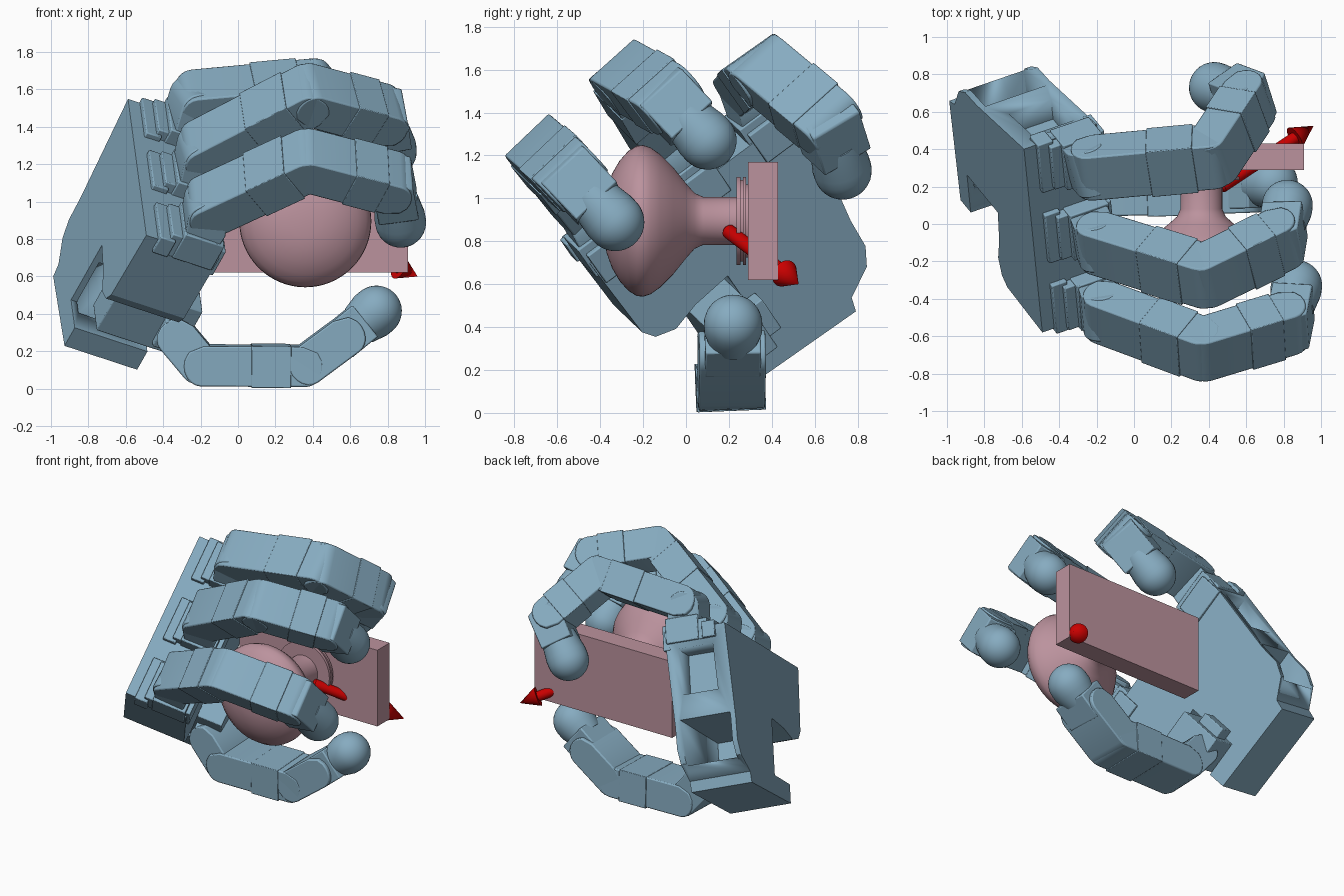
import bpy, bmesh, math
from mathutils import Vector as V, Matrix

if "Cube" in bpy.data.objects:
    bpy.data.objects.remove(bpy.data.objects["Cube"])


def material(name, col):
    m = bpy.data.materials.new(name)
    m.diffuse_color = (*col, 1)
    m.use_nodes = True
    m.node_tree.nodes["Principled BSDF"].inputs["Base Color"].default_value = m.diffuse_color
    return m


BLUE = material("blue_shell", (0.24, 0.41, 0.53))
PINK = material("pink_metal", (0.50, 0.29, 0.34))
RED = material("red_arrow", (0.6, 0.0, 0.0))


def finish(name, bm, mat, frame=None, bevel=0):
    bmesh.ops.recalc_face_normals(bm, faces=bm.faces)
    me = bpy.data.meshes.new(name)
    bm.to_mesh(me)
    bm.free()
    ob = bpy.data.objects.new(name, me)
    bpy.context.collection.objects.link(ob)
    me.materials.append(mat)
    if frame:
        ob.matrix_world = frame
    if bevel:
        b = ob.modifiers.new("bevel", 'BEVEL')
        b.width, b.segments, b.limit_method = bevel, 2, 'ANGLE'
    bpy.ops.object.select_all(action='DESELECT')
    ob.select_set(True)
    bpy.context.view_layer.objects.active = ob
    bpy.ops.object.shade_smooth_by_angle(angle=math.radians(30))
    return ob


def axes(x, y, z, o):
    m = Matrix((x, y, z)).transposed().to_4x4()
    m.translation = o
    return m


def prism(name, pts, z0, z1, frame, bevel=0.0, mat=BLUE):
    bm = bmesh.new()
    f = bm.faces.new([bm.verts.new((x, y, z0)) for x, y in pts])
    top = bmesh.ops.extrude_face_region(bm, geom=[f])
    bmesh.ops.translate(bm, vec=(0, 0, z1 - z0),
                        verts=[g for g in top['geom'] if isinstance(g, bmesh.types.BMVert)])
    return finish(name, bm, mat, frame, bevel)


def block(name, lo, hi, frame=None, bevel=0.006, mat=BLUE):
    (a, b, c), (d, e, f) = lo, hi
    return prism(name, [(a, b), (d, b), (d, e), (a, e)], c, f, frame or Matrix(), bevel, mat)


def lathe(name, prof, frame, mat, seg=48):
    # profile of (height, radius), spun about local z
    bm = bmesh.new()
    vs = [bm.verts.new((r, 0, h)) for h, r in prof]
    es = [bm.edges.new(p) for p in zip(vs, vs[1:])]
    bmesh.ops.spin(bm, geom=vs + es, axis=(0, 0, 1), cent=(0, 0, 0),
                   angle=math.tau, steps=seg, use_duplicate=False)
    bmesh.ops.remove_doubles(bm, verts=bm.verts, dist=1e-4)
    return finish(name, bm, mat, frame)


def along(p, q, hinge):
    # frame with x from p to q and z along the hinge
    x = (q - p).normalized()
    z = (hinge - x * hinge.dot(x)).normalized()
    return axes(x, z.cross(x), z, p)


def link(name, p, q, hinge, w=0.28, h=0.215):
    # link housing: rounded inner ends, chamfered outer corners (+y is the back)
    ln, r = (q - p).length, h / 2
    arc = [(-r * .85 * math.sin(t), -r * math.cos(t)) for t in [i * math.pi / 10 for i in range(7)]]
    half = arc + [(-r * .6, r * .7), (r * .15, r)]
    pts = half + [(ln - x, y) for x, y in reversed(half)]
    fr = along(p, q, hinge)
    prism(name, pts, -w / 2, w / 2, fr, 0.008)
    # thin collar standing proud where the two housing halves meet
    if ln > 0.4:
        block(name + "_seam", (ln * .48, -r - .006, -w / 2 - .006), (ln * .86, r + .004, w / 2 + .006), fr, 0.004)


def finger(name, pts, hinge, w=0.285):
    hinge = V(hinge).normalized()
    pts = [V(p) for p in pts]
    for part, p, q in zip(("knuckle", "proximal", "middle"), pts, pts[1:]):
        link(f"{name}_{part}", p, q, hinge, w - .02 if part == "knuckle" else w)
    # distal collar and rounded fingertip
    a, b = pts[3], pts[4]
    fr = along(a, b, hinge)
    ln, r = (b - a).length, 0.108
    prism(name + "_distal", [(-r * .8, -.05), (-r * .5, -r), (ln * .6, -r), (ln * .6, r), (-r * .2, r), (-r * .8, .06)],
          -.13, .13, fr, 0.008)
    z = (b - a).normalized()
    y = hinge.cross(z).normalized()
    R = 0.136
    prof = [(-ln * .6, 0), (-ln * .6, .115), (-.04, R)]
    prof += [(R * math.sin(t), R * math.cos(t)) for t in [i * math.pi / 20 for i in range(10)]] + [(R, 0)]
    lathe(name + "_tip", prof, axes(y.cross(z), y, z, b), BLUE, 32)


# Palm frame: u across, v towards the fingers, n out of the palm
W = V((-.08, .80, .595)).normalized()
N = V((.90, .31, -.295))
N = (N - W * N.dot(W)).normalized()
L = N.cross(W)
B = V((-.49, -.58, .82))
PALM = axes(W, L, N, B)


def P(u, v, n):
    return B + W * u + L * v + N * n


# Palm housing with the thumb notch, a side pocket and an open channel at the wrist
outline = [(0, 0), (0.02, -.44), (.06, -.50), (.16, -.53), (.30, -.49), (.50, -.47), (.50, -.86), (.25, -.86),
           (.25, -.99), (.90, -1.01), (.92, -.94), (1.06, -.86), (1.11, -.77), (1.12, -.62), (1.226, 0)]
palm = prism("palm", outline, 0, .43, PALM)
for name, lo, hi in (("pocket_cutter", (1.02, -.42, .10), (1.4, -.12, .35)),
                     ("wrist_cutter", (.4, -.87, .035), (1.4, -.58, .39))):
    cutter = block(name, lo, hi, PALM, 0)
    cutter.hide_render = True
    cutter.hide_set(True)
    cut = palm.modifiers.new(name, 'BOOLEAN')
    cut.object, cut.operation, cut.solver = cutter, 'DIFFERENCE', 'EXACT'

# Stepped finger mounts along the palm edge
for i, u in enumerate((.14, .61, 1.08)):
    for k, (w, n0, n1, v) in enumerate(((.16, .07, .16, .03), (.14, .13, .22, .06), (.15, .19, .42, .09),
                                        (.10, .22, .38, .15))):
        block(f"finger_mount_{i}_{k}", (u - w, -.08, n0), (u + w, v, n1), PALM)
    block(f"finger_motor_{i}", (u - .13, -.12, .40), (u + .13, .05, .45), PALM)

# Three fingers: knuckle, two joints, last joint, tip centre
finger("near_finger", [P(.14, .08, .31), (-.17, -.47, .97), (.37, -.67, 1.22), (.83, -.53, 1.10), (.87, -.33, .89)],
       (-.05, .72, .69))
finger("middle_finger", [P(.61, .08, .31), (-.20, -.10, 1.27), (.38, -.28, 1.57), (.79, -.08, 1.46), (.82, .10, 1.27)],
       (-.12, .76, .64))
finger("far_finger", [P(1.08, .08, .31), (-.23, .30, 1.54), (.42, .36, 1.60), (.62, .66, 1.35), (.43, .73, 1.13)],
       (-.2, .8, .56))

# Thumb with its motor in the notch and a bracket on the palm
block("thumb_motor", (.26, -.84, .12), (.49, -.52, .60), PALM)
block("thumb_bracket", (.22, -.80, .43), (.56, -.62, .54), PALM)
finger("thumb", [(-.33, .2, .28), (-.20, .2, .125), (.36, .21, .122), (.58, .215, .285), (.74, .22, .415)],
       (0, -1, -.04), 0.31)

# Door knob, neck and rose turned about the y axis
knob = [(-.385, 0), (-.382, .08), (-.37, .15), (-.345, .22), (-.31, .28), (-.27, .325), (-.23, .35), (-.20, .353),
        (-.165, .342), (-.12, .31), (-.06, .25), (0, .175), (.04, .13), (.08, .112), (.235, .112), (.235, .205),
        (.255, .205), (.255, .19), (.265, .19), (.265, .205), (.28, .205), (.28, .17), (.30, .17), (.30, 0)]
lathe("door_knob", knob, axes(V((1, 0, 0)), V((0, 0, -1)), V((0, 1, 0)), V((.36, 0, .895))), PINK, 64)
block("door_plate", (-.19, .29, .62), (.91, .43, 1.17), None, 0, PINK)

# Direction arrow
a, b = V((.47, .20, .845)), V((.96, .525, .60))
z = (b - a).normalized()
x = z.orthogonal().normalized()
n = (b - a).length
lathe("arrow", [(-.02, 0), (-.012, .025), (0, .034), (n - .13, .034), (n - .13, .066), (n, 0)],
      axes(x, z.cross(x), z, a), RED, 32)
